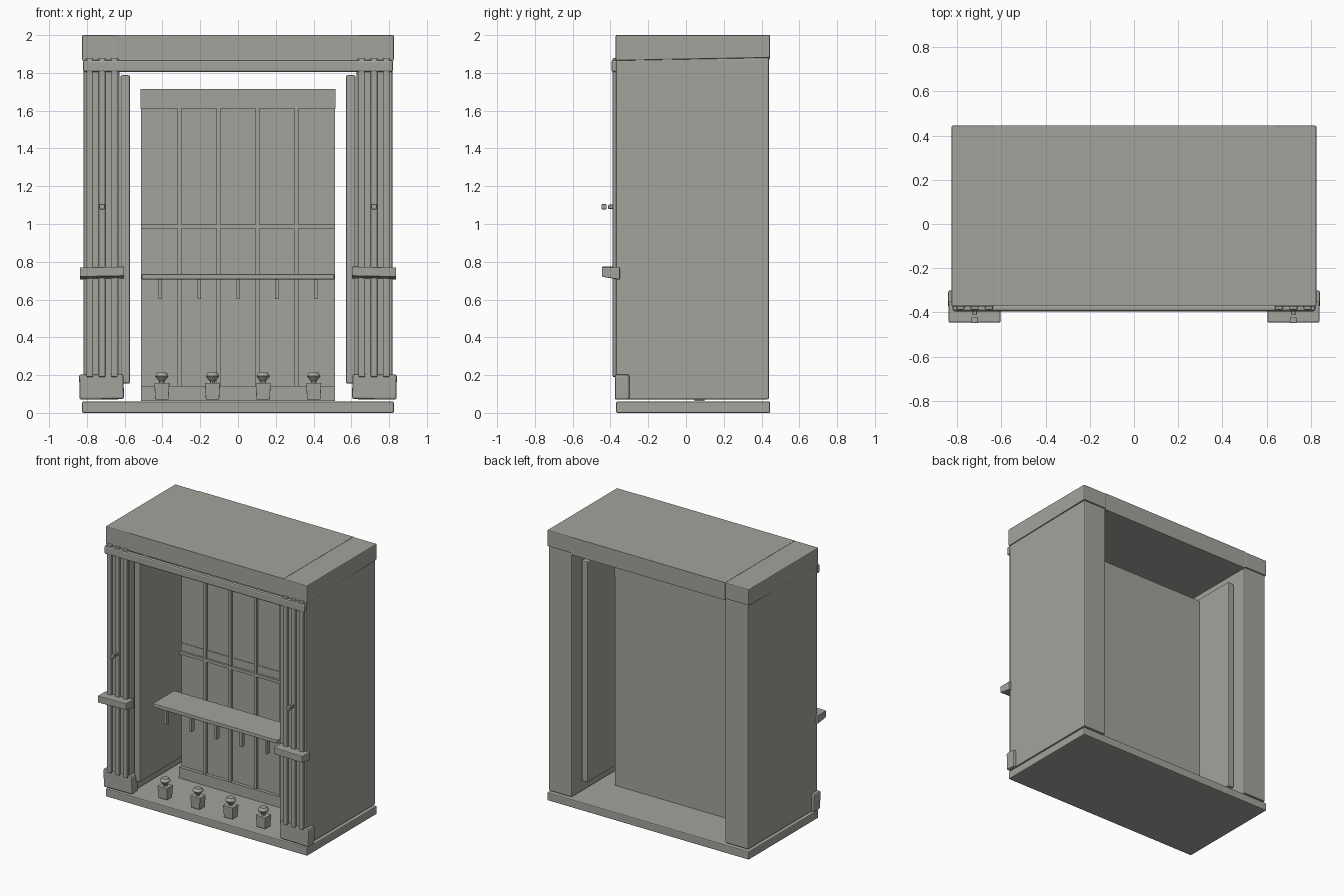
import bpy
import math

if "Cube" in bpy.data.objects:
    bpy.data.objects.remove(bpy.data.objects["Cube"], do_unlink=True)

# One flat material
grey = bpy.data.materials.new("warm grey")
grey.use_nodes = True
colour = (0.37, 0.37, 0.34, 1)
grey.diffuse_color = colour
grey.node_tree.nodes["Principled BSDF"].inputs["Base Color"].default_value = colour


def box(name, xs, ys, zs, bevel=0.0, tilt=0.0):
    """Box between two limits on each axis, optionally bevelled and tilted about y."""
    lims = (xs, ys, zs)
    bpy.ops.mesh.primitive_cube_add(size=1, location=[(a + b) / 2 for a, b in lims])
    ob = bpy.context.object
    ob.name = name
    ob.scale = [abs(b - a) for a, b in lims]
    bpy.ops.object.transform_apply(location=False, rotation=False, scale=True)
    ob.rotation_euler.y = math.radians(tilt)
    ob.data.materials.append(grey)
    if bevel:
        mod = ob.modifiers.new("soft edges", "BEVEL")
        mod.width = bevel
        mod.segments = 2
    return ob


def cone(name, r1, r2, x, y, z0, z1, sides=10):
    bpy.ops.mesh.primitive_cone_add(vertices=sides, radius1=r1, radius2=r2,
                                    depth=z1 - z0, location=(x, y, (z0 + z1) / 2))
    ob = bpy.context.object
    ob.name = name
    ob.data.materials.append(grey)
    bpy.ops.object.shade_smooth_by_angle()
    return ob


def move_verts(ob, rule):
    for v in ob.data.vertices:
        rule(v.co)


# Base and roof
box("base_slab", (-0.825, 0.825), (-0.37, 0.445), (0.0, 0.06), 0.006)
box("roof_middle", (-0.632, 0.632), (-0.37, 0.445), (1.87, 2.0))
box("front_beam", (-0.82, 0.82), (-0.395, -0.365), (1.805, 1.868), 0.01)

# Mirrored side structures
for side, s in (("left", 1), ("right", -1)):
    cap = box(side + "_roof_end", (0.63 * s, 0.825 * s), (-0.372, 0.445), (1.865, 2.0), 0.006)

    # underside of the roof end rises slightly to the back
    def slope(co):
        if co.z < 0 and co.y > 0:
            co.z += 0.015
    move_verts(cap, slope)
    box(side + "_wall", (0.628 * s, 0.818 * s), (-0.37, 0.44), (0.072, 1.88), 0.008)
    box(side + "_inner_panel", (0.572 * s, 0.622 * s), (-0.33, 0.335), (0.155, 1.788), 0.008)

    # fluted column face
    for i, x in enumerate((0.655, 0.72, 0.785)):
        box(f"{side}_column_flute_{i + 1}", ((x - 0.018) * s, (x + 0.018) * s),
            (-0.388, -0.365), (0.19, 1.88), 0.006)

    # foot and rail blocks
    box(side + "_foot_block", (0.605 * s, 0.84 * s), (-0.377, -0.3), (0.072, 0.205), 0.01, tilt=s)
    rail = box(side + "_rail_block", (0.603 * s, 0.837 * s), (-0.445, -0.35), (0.708, 0.772),
               0.004, tilt=1.2 * s)

    def taper(co):
        if co.z < 0 and co.y < 0:
            co.z += 0.015
    move_verts(rail, taper)

    # two-piece knob
    box(side + "_knob_front", (0.705 * s, 0.735 * s), (-0.448, -0.42), (1.078, 1.105), 0.004)
    box(side + "_knob_back", (0.71 * s, 0.73 * s), (-0.412, -0.385), (1.08, 1.102), 0.004)

# Back panel with its trim
box("back_panel", (-0.513, 0.513), (0.07, 0.098), (0.062, 1.712))
box("panel_header", (-0.515, 0.515), (0.055, 0.098), (1.612, 1.714))
box("panel_skirting", (-0.513, 0.513), (0.045, 0.08), (0.062, 0.142))
box("panel_upper_band", (-0.513, 0.513), (0.066, 0.08), (0.985, 1.055))
box("panel_crossbar", (-0.513, 0.513), (0.05, 0.08), (0.975, 0.997))
for i in range(4):
    x = -0.309 + 0.206 * i
    box(f"panel_upright_{i + 1}", (x - 0.01, x + 0.01), (0.053, 0.08), (0.14, 1.615))

# Counter with hanging pegs
box("counter_shelf", (-0.51, 0.51), (-0.27, -0.02), (0.707, 0.735), 0.004)
for i in range(5):
    x = -0.412 + 0.206 * i
    box(f"counter_peg_{i + 1}", (x - 0.009, x + 0.009), (-0.262, -0.23), (0.602, 0.712))

# Floor lamps: slightly flared block, stem and dish
for i in range(4):
    x = -0.403 + 0.268 * i
    block = box(f"lamp_block_{i + 1}", (x - 0.04, x + 0.04), (-0.31, -0.24), (0.07, 0.158), 0.003)

    def flare(co):
        if co.z < 0:
            co.x *= 0.88
            co.y *= 0.88
    move_verts(block, flare)
    cone(f"lamp_stem_{i + 1}", 0.015, 0.015, x, -0.275, 0.15, 0.18)
    cone(f"lamp_bowl_{i + 1}", 0.018, 0.038, x, -0.275, 0.17, 0.195)
    cone(f"lamp_rim_{i + 1}", 0.038, 0.025, x, -0.275, 0.195, 0.215)
